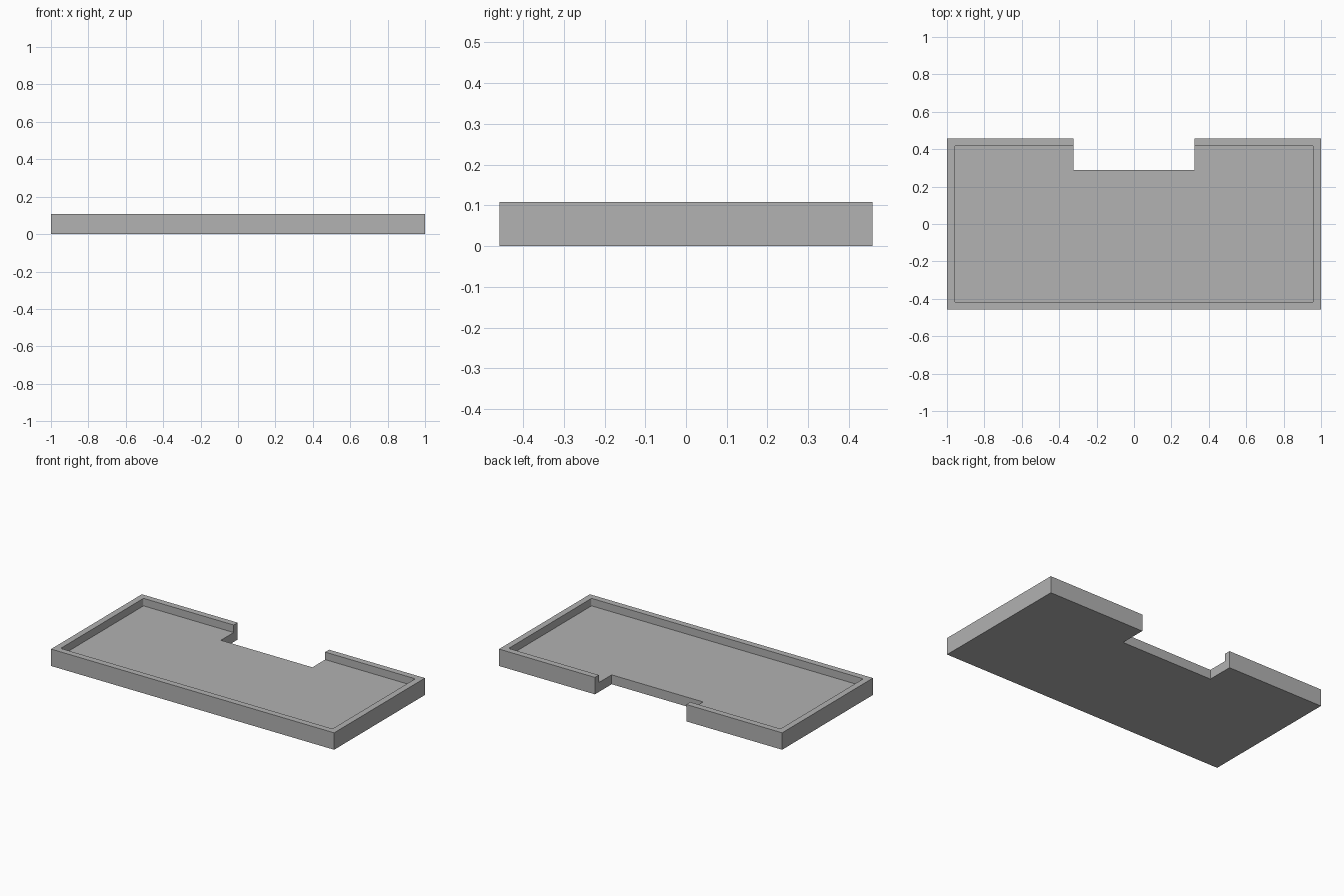
import bpy
import bmesh

if "Cube" in bpy.data.objects:
    bpy.data.objects.remove(bpy.data.objects["Cube"], do_unlink=True)

HALF_X, HALF_Y, HEIGHT = 1.0, 0.458, 0.108
WALL, FLOOR = 0.04, 0.06
NOTCH_X, NOTCH_Y = 0.323, 0.289
CORNER = 0.008
OVER = 0.1  # cutter overshoot

grey = bpy.data.materials.new("mid grey")
grey.use_nodes = True
colour = (0.445, 0.445, 0.445, 1)
grey.diffuse_color = colour
grey.node_tree.nodes["Principled BSDF"].inputs["Base Color"].default_value = colour


def box(name, low, high, radius=0):
    """Box between two corners, with optionally rounded upright edges."""
    bm = bmesh.new()
    bmesh.ops.create_cube(bm, size=1)
    for v in bm.verts:
        v.co = [h if c > 0 else l for c, l, h in zip(v.co, low, high)]
    if radius:
        upright = [e for e in bm.edges
                   if abs(e.verts[0].co.z - e.verts[1].co.z) > 0.01]
        bmesh.ops.bevel(bm, geom=upright, offset=radius, segments=4,
                        profile=0.5, affect='EDGES')
    mesh = bpy.data.meshes.new(name)
    bm.to_mesh(mesh)
    bm.free()
    mesh.materials.append(grey)
    obj = bpy.data.objects.new(name, mesh)
    bpy.context.collection.objects.link(obj)
    return obj


def cut(target, cutter):
    """Subtract the cutter, then discard it."""
    cutter.hide_render = True
    mod = target.modifiers.new("cut", 'BOOLEAN')
    mod.operation = 'DIFFERENCE'
    mod.solver = 'EXACT'
    mod.object = cutter
    bpy.ops.object.select_all(action='DESELECT')
    bpy.context.view_layer.objects.active = target
    target.select_set(True)
    bpy.ops.object.modifier_apply(modifier=mod.name)
    bpy.data.objects.remove(cutter, do_unlink=True)


# Solid slab
tray = box("tray", (-HALF_X, -HALF_Y, 0), (HALF_X, HALF_Y, HEIGHT))

# Shallow recess with small rounded corners
inner_x, inner_y = HALF_X - WALL, HALF_Y - WALL
cut(tray, box("recess_cutter", (-inner_x, -inner_y, FLOOR),
              (inner_x, inner_y, HEIGHT + OVER), CORNER))

# Notch through the middle of the back wall and floor
cut(tray, box("notch_cutter", (-NOTCH_X, NOTCH_Y, -OVER),
              (NOTCH_X, HALF_Y + OVER, HEIGHT + OVER)))
